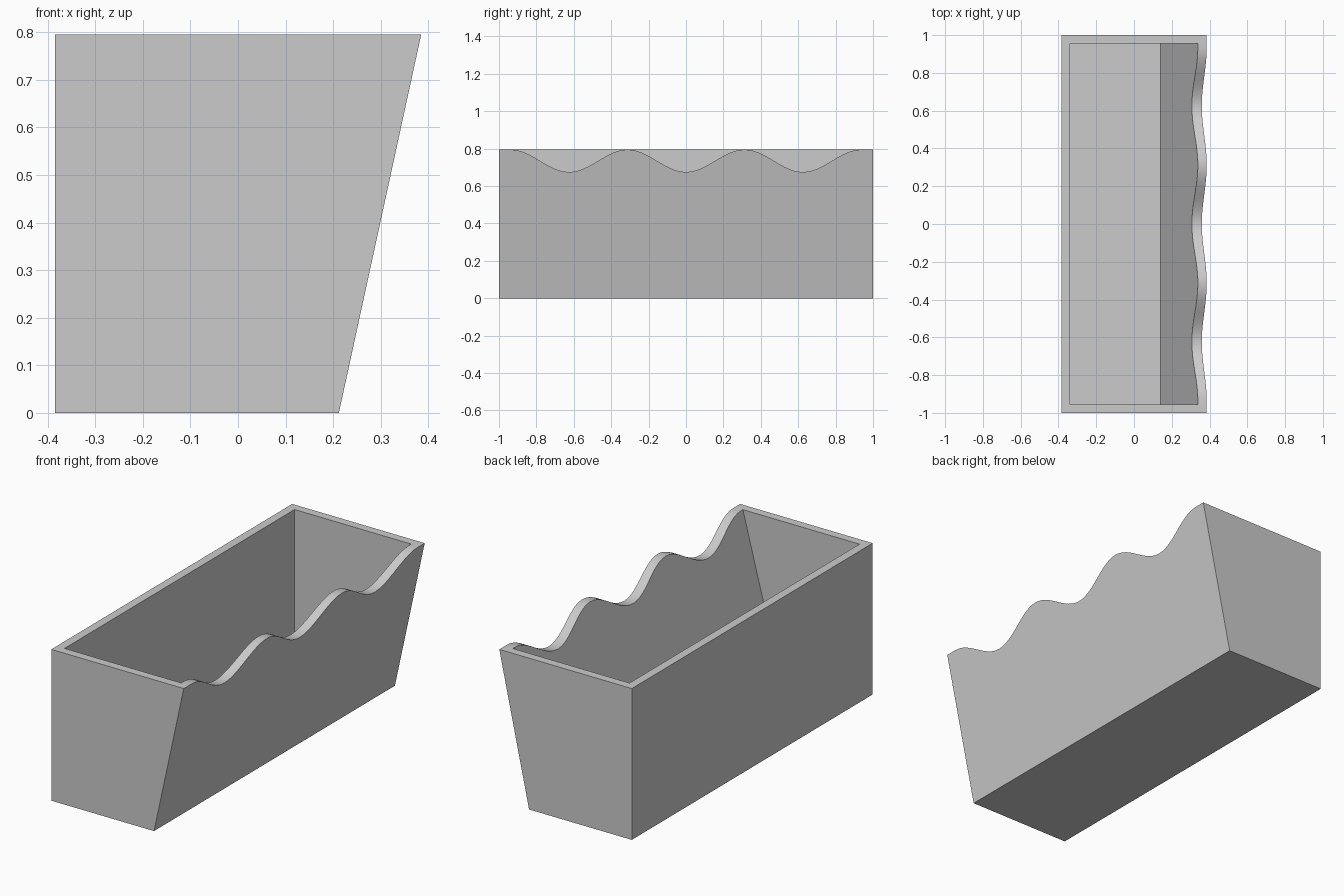
import bpy
import bmesh
import math

cube = bpy.data.objects.get("Cube")
if cube:
    bpy.data.objects.remove(cube, do_unlink=True)

# Main sizes
HEIGHT, FLOOR = 0.795, 0.045
BACK, BACK_IN = -0.385, -0.34
END, END_IN = 1.0, 0.955
PERIOD, DEPTH = 0.625, 0.12
STEPS = 72


def outer_x(z):
    return 0.212 + (0.385 - 0.212) * z / HEIGHT


def inner_x(z):
    return 0.14 + (0.338 - 0.14) * (z - FLOOR) / (HEIGHT - FLOOR)


def wave_z(y):
    return HEIGHT - DEPTH / 2 * (1 + math.cos(math.tau * y / PERIOD))


# Wavy lip: matching outer and inner edges, flat at both ends
reach = PERIOD * 1.5
ys = [reach * (2 * i / STEPS - 1) for i in range(STEPS + 1)]
outer_lip = [(outer_x(wave_z(y)), y, wave_z(y)) for y in ys]
inner_lip = [(inner_x(wave_z(y)), y, wave_z(y)) for y in ys]
for lip, x, end in ((outer_lip, outer_x(HEIGHT), END), (inner_lip, inner_x(HEIGHT), END_IN)):
    lip.insert(0, (x, -end, HEIGHT))
    lip.append((x, end, HEIGHT))

bm = bmesh.new()


def face(points):
    bm.faces.new([bm.verts.new(p) for p in points])


# Outer and inner skins: floor, back, two ends and the sloping wavy wall
for lip, back, end, low, x_at in (
        (outer_lip, BACK, END, 0, outer_x),
        (inner_lip, BACK_IN, END_IN, FLOOR, inner_x)):
    foot, top = x_at(low), x_at(HEIGHT)
    face([(back, -end, low), (foot, -end, low), (foot, end, low), (back, end, low)])
    face([(back, -end, low), (back, end, low), (back, end, HEIGHT), (back, -end, HEIGHT)])
    for y in (-end, end):
        face([(back, y, low), (foot, y, low), (top, y, HEIGHT), (back, y, HEIGHT)])
    face([(foot, end, low), (foot, -end, low)] + lip)

# Wavy strip along the top of the sloping wall
for i in range(len(outer_lip) - 1):
    face([outer_lip[i], outer_lip[i + 1], inner_lip[i + 1], inner_lip[i]])

# Flat rim on the back and ends
face([outer_lip[0], inner_lip[0], (BACK_IN, -END_IN, HEIGHT), (BACK_IN, END_IN, HEIGHT),
      inner_lip[-1], outer_lip[-1], (BACK, END, HEIGHT), (BACK, -END, HEIGHT)])

bmesh.ops.remove_doubles(bm, verts=bm.verts, dist=0.0001)
bmesh.ops.recalc_face_normals(bm, faces=bm.faces)

mesh = bpy.data.meshes.new("wavy_bin")
bm.to_mesh(mesh)
bm.free()
bin_object = bpy.data.objects.new("wavy_bin", mesh)
bpy.context.collection.objects.link(bin_object)

# Plain grey material
grey = bpy.data.materials.new("light_grey")
grey.use_nodes = True
colour = (0.6, 0.6, 0.6, 1)
grey.diffuse_color = colour
grey.node_tree.nodes["Principled BSDF"].inputs["Base Color"].default_value = colour
mesh.materials.append(grey)

bpy.ops.object.select_all(action="DESELECT")
bin_object.select_set(True)
bpy.context.view_layer.objects.active = bin_object
bpy.ops.object.shade_smooth_by_angle(angle=math.radians(30))
